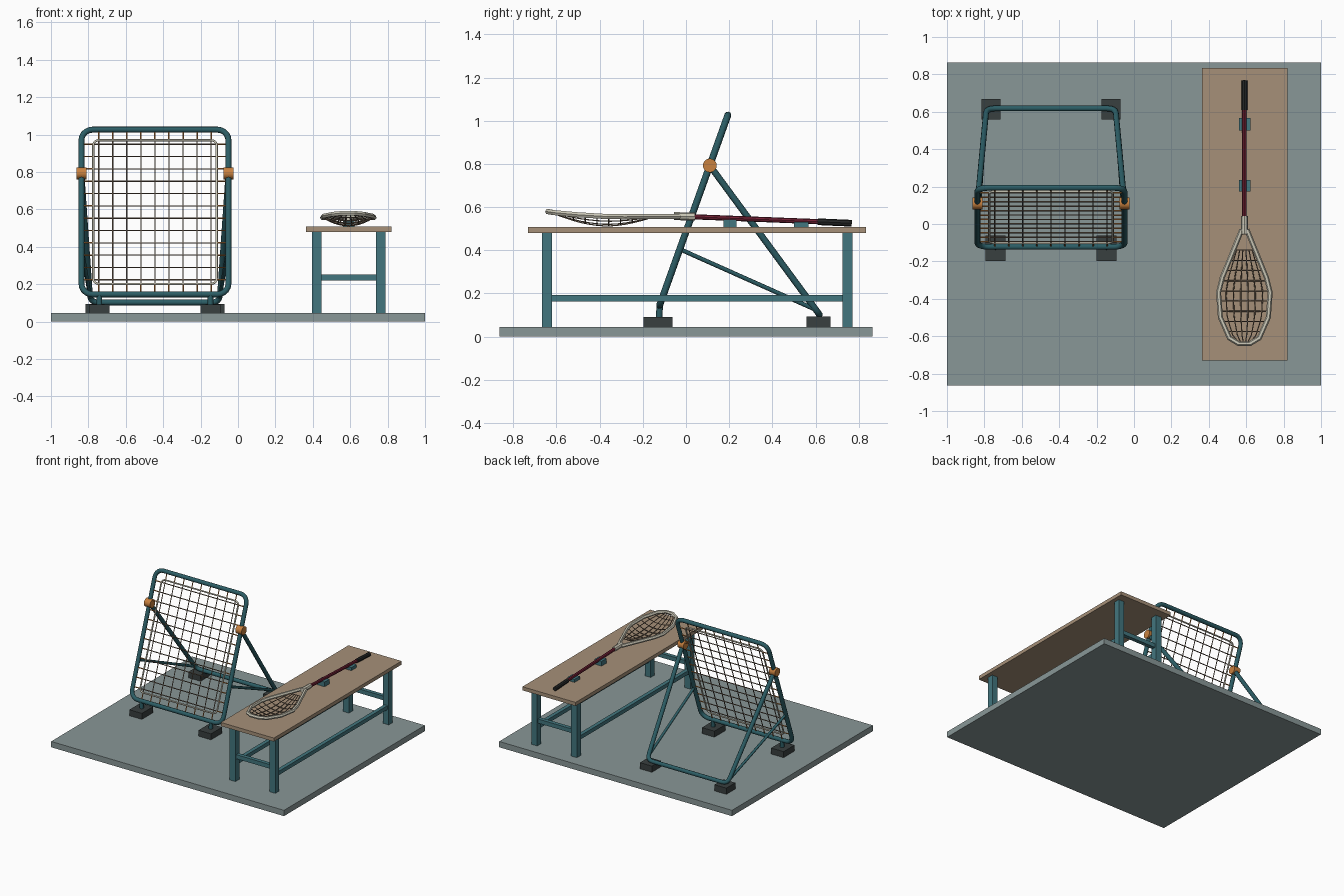
import bpy
import math
from mathutils import Vector

cube = bpy.data.objects.get("Cube")
if cube:
    bpy.data.objects.remove(cube, do_unlink=True)


def material(name, rgb):
    m = bpy.data.materials.new(name)
    m.use_nodes = True
    m.diffuse_color = (*rgb, 1)
    m.node_tree.nodes["Principled BSDF"].inputs["Base Color"].default_value = (*rgb, 1)
    return m


SLAB = material("grey_slab", (0.25, 0.31, 0.31))
WOOD = material("tan_wood", (0.38, 0.28, 0.19))
LEGS = material("bench_teal", (0.055, 0.18, 0.21))
TUBE = material("tube_teal", (0.025, 0.11, 0.13))
RUBBER = material("dark_rubber", (0.04, 0.05, 0.05))
ORANGE = material("orange", (0.58, 0.22, 0.05))
CREAM = material("cream", (0.58, 0.56, 0.46))
RED = material("dark_red", (0.17, 0.015, 0.035))
GRIP = material("black_grip", (0.018, 0.02, 0.02))
NET = material("net_brown", (0.22, 0.16, 0.11))


def box(name, center, size, mat):
    bpy.ops.mesh.primitive_cube_add(size=1, location=center)
    ob = bpy.context.object
    ob.name = name
    ob.scale = size
    bpy.ops.object.transform_apply(location=False, rotation=False, scale=True)
    ob.data.materials.append(mat)
    return ob


def tubes(name, paths, radius, mat, closed=False, res=2, smooth=True):
    """Round tubes along one or more point lists, as one mesh."""
    cu = bpy.data.curves.new(name, "CURVE")
    cu.dimensions = "3D"
    cu.bevel_depth = radius
    cu.bevel_resolution = res
    cu.use_fill_caps = True
    for pts in paths:
        sp = cu.splines.new("POLY")
        sp.points.add(len(pts) - 1)
        for p, co in zip(sp.points, pts):
            p.co = (*co, 1)
        sp.use_cyclic_u = closed
    ob = bpy.data.objects.new(name, cu)
    bpy.context.collection.objects.link(ob)
    bpy.ops.object.select_all(action="DESELECT")
    ob.select_set(True)
    bpy.context.view_layer.objects.active = ob
    bpy.ops.object.convert(target="MESH")
    ob = bpy.context.object
    ob.name = name
    ob.data.materials.clear()
    ob.data.materials.append(mat)
    if smooth:
        bpy.ops.object.shade_smooth_by_angle(angle=math.radians(50))
    else:
        bpy.ops.object.shade_flat()
    return ob


# Ground slab
box("base_slab", (0, 0, 0.0225), (2, 1.728, 0.045), SLAB)

# Bench
BX, BY = 0.592, 0.052
box("bench_top", (BX, BY, 0.493), (0.456, 1.566, 0.028), WOOD)
for sx in (-1, 1):
    for sy in (-1, 1):
        box("bench_leg", (BX + sx * 0.171, BY + sy * 0.696, 0.262), (0.05, 0.048, 0.434), LEGS)
    box("bench_long_rail", (BX + sx * 0.171, BY, 0.177), (0.03, 1.344, 0.03), LEGS)
for sy in (-1, 1):
    box("bench_cross_rail", (BX, BY + sy * 0.696, 0.235), (0.292, 0.03, 0.032), LEGS)

# Rebounder: the leaning frame has its own plane (u across, v up the slope)
CX, HALF = -0.444, 0.393
LOW, HIGH = Vector((CX, -0.122, 0.145)), Vector((CX, 0.194, 1.026))
SLOPE = (HIGH - LOW).normalized()
LENGTH = (HIGH - LOW).length


def plane(u, v):
    return LOW + Vector((u, 0, 0)) + SLOPE * v


def round_rect(half, v0, v1, r, steps=5):
    pts = []
    corners = ((half - r, v1 - r), (r - half, v1 - r), (r - half, v0 + r), (half - r, v0 + r))
    for k, (u, v) in enumerate(corners):
        for i in range(steps + 1):
            a = math.pi / 2 * (k + i / steps)
            pts.append(plane(u + r * math.cos(a), v + r * math.sin(a)))
    return pts


tubes("rebound_frame", [round_rect(HALF, 0, LENGTH, 0.06)], 0.016, TUBE, closed=True, res=3)
IN_U, IN_V0, IN_V1 = 0.33, 0.06, LENGTH - 0.06
tubes("net_border", [round_rect(IN_U, IN_V0, IN_V1, 0.03)], 0.006, CREAM, closed=True)

# Net strings inside the border, elastic ties out to the frame
strings, ties = [], []
for i in range(9):
    u = (i - 4) * 0.075
    strings.append([plane(u, IN_V0), plane(u, IN_V1)])
    ties += [[plane(u, 0), plane(u, IN_V0)], [plane(u, IN_V1), plane(u, LENGTH)]]
for i in range(12):
    v = LENGTH / 2 + (i - 5.5) * 0.07
    strings.append([plane(-IN_U, v), plane(IN_U, v)])
    for s in (-1, 1):
        ties.append([plane(s * IN_U, v), plane(s * HALF, v)])
tubes("rebound_net", strings, 0.0035, NET, res=1)
tubes("elastic_ties", ties, 0.004, ORANGE, res=1)

# Rear support: one bent tube, with braces, pivots and feet on both sides
PIVOT_V = LENGTH * 0.735
REAR = Vector((CX, 0.618, 0.102))
REAR_HALF = 0.345
side_pts = []
for s in (-1, 1):
    top = plane(s * HALF, PIVOT_V)
    corner = REAR + Vector((s * REAR_HALF, 0, 0))
    up = (top - corner).normalized() * 0.045
    across = Vector((-s * 0.045, 0, 0))
    bend = [corner + up * (1 - t) ** 2 + across * t ** 2 for t in (0, 0.25, 0.5, 0.75, 1)]
    side = [top] + bend
    side_pts += side if s < 0 else side[::-1]
    tubes("side_brace", [[plane(s * HALF, LENGTH * 0.295), corner + up * 0.6]], 0.01, TUBE)
    bpy.ops.mesh.primitive_cylinder_add(vertices=20, radius=0.032, depth=0.053,
                                        location=top, rotation=(0, math.pi / 2, 0))
    knob = bpy.context.object
    knob.name = "pivot_knob"
    knob.data.materials.append(ORANGE)
    bpy.ops.object.shade_smooth_by_angle(angle=math.radians(40))
    fx = CX + s * 0.297
    box("front_foot", (fx, -0.13, 0.068), (0.107, 0.135, 0.047), RUBBER)
    tubes("front_post", [[(fx, -0.124, 0.085), (fx, -0.122, 0.145)]], 0.015, TUBE)
    box("rear_foot", (CX + s * 0.32, 0.614, 0.069), (0.102, 0.11, 0.048), RUBBER)
tubes("rear_support", [side_pts], 0.0155, TUBE, res=3)

# Cradles holding the stick
box("stick_cradle_front", (BX, 0.204, 0.525), (0.062, 0.062, 0.037), LEGS)
box("stick_cradle_back", (BX, 0.534, 0.518), (0.062, 0.066, 0.024), LEGS)

# Stick
SX = BX - 0.002
tubes("stick_shaft", [[(SX, 0.03, 0.555), (SX, 0.62, 0.532)]], 0.012, RED, res=2, smooth=False)
tubes("stick_grip", [[(SX, 0.61, 0.532), (SX, 0.768, 0.525)]], 0.0155, GRIP, res=2, smooth=False)
tubes("head_socket", [[(SX, 0.042, 0.556), (SX, -0.055, 0.558)]], 0.0185, CREAM, res=2, smooth=False)

# Head rim: (y, half width, z) from socket to tip
RIM = [(-0.03, 0.014, 0.557), (-0.07, 0.03, 0.557), (-0.286, 0.118, 0.555), (-0.366, 0.138, 0.556),
       (-0.5, 0.128, 0.564), (-0.61, 0.08, 0.574), (-0.64, 0.03, 0.579)]
rim_path = [(SX - w, y, z) for y, w, z in RIM] + [(SX + w, y, z) for y, w, z in RIM[::-1]]
tubes("head_rim", [rim_path], 0.0135, CREAM, res=1, smooth=False)


def rim_at(y):
    for (y0, w0, z0), (y1, w1, z1) in zip(RIM, RIM[1:]):
        if y1 <= y <= y0:
            t = (y - y0) / (y1 - y0)
            return w0 + (w1 - w0) * t, z0 + (z1 - z0) * t
    return RIM[-1][1:]


def pocket(u, t):
    y = -0.14 - 0.49 * t
    w, z = rim_at(y)
    return (SX + u * w, y, z - 0.045 * math.sin(math.pi * t) * (1 - u * u))


# Sagging pocket woven from lengthwise and crosswise strings
weave = [[pocket(u / 3.5, t / 14) for t in range(15)] for u in (-2.5, -1.5, -0.5, 0.5, 1.5, 2.5)]
weave += [[pocket(u / 5, t / 9) for u in range(-5, 6)] for t in range(9)]
tubes("head_pocket", weave, 0.003, NET, res=1)
